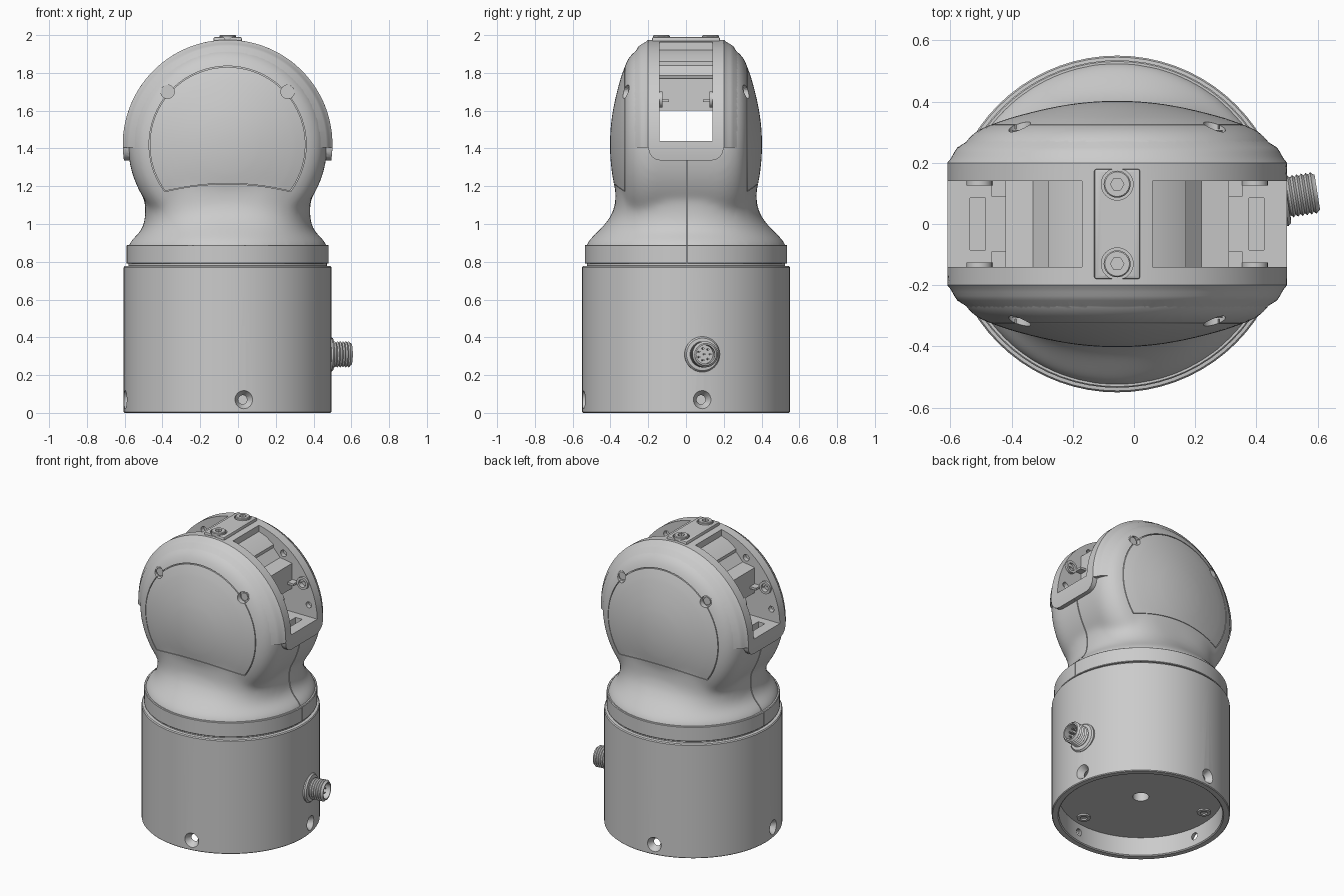
import bpy, bmesh
from math import sin, cos, pi, radians, asin, sqrt
from mathutils import Matrix, Vector

if "Cube" in bpy.data.objects:
    bpy.data.objects.remove(bpy.data.objects["Cube"])

CX, CZ = -0.055, 1.42          # housing axis and head centre
UP = Vector((0, 0, 1))


def link(name, verts, faces):
    me = bpy.data.meshes.new(name)
    me.from_pydata(verts, [], faces)
    bm = bmesh.new()
    bm.from_mesh(me)
    bmesh.ops.remove_doubles(bm, verts=bm.verts, dist=1e-5)
    bmesh.ops.dissolve_degenerate(bm, edges=bm.edges, dist=1e-6)
    bmesh.ops.recalc_face_normals(bm, faces=bm.faces)
    bm.to_mesh(me)
    bm.free()
    ob = bpy.data.objects.new(name, me)
    bpy.context.collection.objects.link(ob)
    return ob


def loft(name, loops, closed=False):
    n, m = len(loops[0]), len(loops)
    faces = [(i * n + j, i * n + (j + 1) % n, (i + 1) % m * n + (j + 1) % n, (i + 1) % m * n + j)
             for i in range(m if closed else m - 1) for j in range(n)]
    if not closed:
        faces += [tuple(range(n)), tuple(range((m - 1) * n, m * n))]
    return link(name, [p for l in loops for p in l], faces)


def lathe(name, prof, loc, axis=UP, seg=32):
    """Revolve (radius, height) points, starting and ending on the axis."""
    mat = Matrix.Translation(loc) @ Vector(axis).to_track_quat('Z', 'Y').to_matrix().to_4x4()
    n, verts, faces = len(prof), [], []
    for j in range(seg):
        t = 2 * pi * j / seg
        verts += [mat @ Vector((r * cos(t), r * sin(t), h)) for r, h in prof]
        k = (j + 1) % seg
        faces += [(j * n + i, k * n + i, k * n + i + 1, j * n + i + 1) for i in range(n - 1)]
    return link(name, verts, faces)


def cyl(name, r, h, loc, axis=UP, seg=32, r2=None):
    return lathe(name, [(0, 0), (r, 0), (r if r2 is None else r2, h), (0, h)], loc, axis, seg)


def prism(name, pts, y0, y1):
    """Extrude an outline given in head coordinates (x, z) along y."""
    return loft(name, [[(CX + x, y, CZ + z) for x, z in pts] for y in (y0, y1)])


def box(name, x, y, z):
    return loft(name, [[(CX + x[0], y[0], h), (CX + x[1], y[0], h),
                        (CX + x[1], y[1], h), (CX + x[0], y[1], h)] for h in z])


def active(ob):
    bpy.ops.object.select_all(action='DESELECT')
    ob.select_set(True)
    bpy.context.view_layer.objects.active = ob


def modify(ob, kind, **props):
    active(ob)
    m = ob.modifiers.new(kind, kind)
    for k, v in props.items():
        setattr(m, k, v)
    bpy.ops.object.modifier_apply(modifier=m.name)


def boolean(ob, other, op='DIFFERENCE'):
    modify(ob, 'BOOLEAN', operation=op, object=other, solver='EXACT')
    bpy.data.objects.remove(other)


def radial(deg):
    return Vector((cos(radians(deg)), sin(radians(deg)), 0))


# Base can with open underside, shadow groove and collar
base = lathe('base_housing', [(0, .2), (.05, .2), (.05, .13), (.505, .13), (.505, .006), (.512, 0),
             (.545, 0), (.55, .005), (.55, .77), (.545, .777), (.525, .779), (.525, .79),
             (.532, .79), (.535, .793), (.535, .886), (.531, .89), (0, .89)], (CX, 0, 0), seg=72)
for k in range(4):             # countersunk side screw holes
    d = radial(9 + 90 * k)
    boolean(base, cyl('sink', .024, .062, Vector((CX, 0, .07)) + d * .51, d, 24, .062))
    boolean(base, cyl('hole', .024, .2, Vector((CX, 0, .07)) + d * .45, d, 24))
for s in (-1, 1):              # collar seam
    boolean(base, box('seam', sorted((s * .525, s * .6)), (.003, .009), (.785, .95)))

# Screws in the recessed floor
for k in range(3):
    p = Vector((CX, 0, .135)) + radial(45 + 120 * k) * .43
    lathe('floor_screw', [(0, 0), (.042, 0), (.042, -.015), (.022, -.015), (.022, -.003), (0, -.003)], p, seg=24)


# Body: lofted squarish neck fused with a turned head
def power(v, n):
    return abs(v) ** (2 / n) * (1 if v > 0 else -1)


neck = [(.80, .525, .525, 2), (.885, .53, .532, 2), (.92, .503, .508, 2.05), (.96, .462, .468, 2.15),
        (1.0, .443, .428, 2.3), (1.05, .436, .393, 2.5), (1.1, .437, .376, 2.75), (1.15, .444, .373, 2.9),
        (1.2, .455, .373, 2.9), (1.3, .475, .365, 2.9), (1.4, .48, .33, 2.9)]
body = loft('head_body', [[(CX + a * power(cos(2 * pi * (j + .5) / 72), n),
                            b * power(sin(2 * pi * (j + .5) / 72), n), z)
                           for j in range(72)] for z, a, b, n in neck])
half = [(0, .403), (.07, .401), (.14, .394), (.21, .382), (.28, .366), (.35, .347), (.41, .326),
        (.455, .308), (.488, .28), (.507, .25), (.52, .22), (.527, .18)]
head = lathe('head', half + [(r, -y) for r, y in reversed(half)], (CX, 0, CZ), (0, 1, 0), 96)
active(body)
head.select_set(True)
bpy.ops.object.join()
modify(body, 'REMESH', mode='VOXEL', voxel_size=.015)
modify(body, 'SMOOTH', factor=.5, iterations=24)


# Raised band over the head: filleted into the body, rounded lower corners
def band_arc(r, y):
    z = -.085 + .07 * (1 - sqrt(max(0, 1 - max(0, (abs(y) - .13) / .07) ** 2)))
    a0 = asin(z / r)
    return [(CX + r * cos(a0 + (pi - 2 * a0) * i / 80), y, CZ + r * sin(a0 + (pi - 2 * a0) * i / 80))
            for i in range(81)]


side = [(.49, .27), (.522, .25), (.532, .235), (.539, .222), (.546, .211), (.555, .2),
        (.555, .195), (.555, .18), (.555, .16), (.555, .13)]
boolean(body, loft('band', [band_arc(r, -y) for r, y in side] +
                   [band_arc(r, y) for r, y in reversed(side)]), 'UNION')

# Stepped window openings joined by a straight slot through the head
step = [(.72, .02), (.72, .62), (.115, .62), (.115, .5), (.17, .48), (.225, .44), (.225, .42),
        (.275, .365), (.365, .35), (.365, .18)]
boolean(body, prism('window', step + [(-x, z) for x, z in reversed(step)], -.14, .14))
for s in (-1, 1):
    boolean(body, box('pocket', sorted((s * .43, s * .48)), (-.085, .085), (1.36, 1.46)))
    for x, z, r in ((.30, .40, .022), (.45, .22, .026), (.49, .10, .02)):   # wall holes
        boolean(body, cyl('hole', r, .34, (CX + s * x, -.17, CZ + z), (0, 1, 0), 24))
    boolean(body, box('seam', sorted((s * .42, s * .6)), (.003, .009), (.75, 1.336)))

# Face panel grooves with two screw notches, front and back
top = [(.416 * cos(radians(a)), .416 * sin(radians(a)))
       for a in [-36.7 + 253.4 * i / 64 for i in range(65)]]
low = [(x, -.25 + .042 * (1 - (x / .335) ** 2)) for x in [-.335 + .67 * i / 16 for i in range(1, 16)]]
outline = top + low
inner = [(x * .99, z * .986) for x, z in outline]
for s in (-1, 1):
    rings = [(outline, .31), (outline, .5), (inner, .5), (inner, .31)]
    groove = loft('groove', [[(CX + x, s * y, CZ + z) for x, z in o] for o, y in rings], True)
    boolean(body, groove)
    for t in (-1, 1):
        p = (CX + t * .318, s * .30, CZ + .28)
        boolean(body, cyl('notch', .036, .2, p, (0, s, 0), 24))
        cyl('panel_screw', .026, .012, (p[0], s * .295, p[2]), (0, s, 0), 24)

# Screw bosses and short ribs on the window walls
for s in (-1, 1):
    for t in (-1, 1):
        lathe('wall_boss', [(0, 0), (.042, 0), (.042, .035), (.026, .035), (.026, .004), (0, .004)],
              (CX + s * .45, t * .16, CZ + .24), (0, -t, 0), 24)
        box('window_rib', sorted((s * .36, s * .41)), sorted((t * .09, t * .145)), (1.645, 1.66))

# Clip plate with two socket screws on top
clip = box('top_clip', (-.075, .075), (-.18, .18), (1.95, 1.99))
modify(clip, 'BEVEL', width=.008, segments=2)
for y in (-.13, .13):
    boolean(clip, cyl('recess', .052, .05, (CX, y, 1.976), UP, 32))
    screw = lathe('clip_screw', [(0, -.02), (.044, -.02), (.044, .02), (.04, .024), (0, .024)], (CX, y, 1.976))
    boolean(screw, cyl('hex', .022, .05, (CX, y, 1.982), UP, 6))

# Cable connector: flange, threaded barrel and pins
d = radial(9)
at = Vector((CX, 0, .31)) + d * .54
thread = [(.069 if i % 2 else .061, .026 + .0075 * i) for i in range(13)]
lathe('connector', [(0, 0), (.094, 0), (.094, .012), (.086, .022), (.062, .024)] + thread +
      [(.058, .122), (.05, .122), (.05, .06), (0, .06)], at, d, 40)
across = Vector((-d.y, d.x, 0))
for k in range(8):
    a = 2 * pi * k / 7
    off = (across * cos(a) + UP * sin(a)) * (.032 if k < 7 else 0)
    cyl('connector_pin', .005, .04, at + off + d * .058, d, 10)

# Smooth shading with crisp edges
bpy.ops.object.select_all(action='SELECT')
bpy.context.view_layer.objects.active = body
bpy.ops.object.shade_smooth_by_angle(angle=radians(30))
